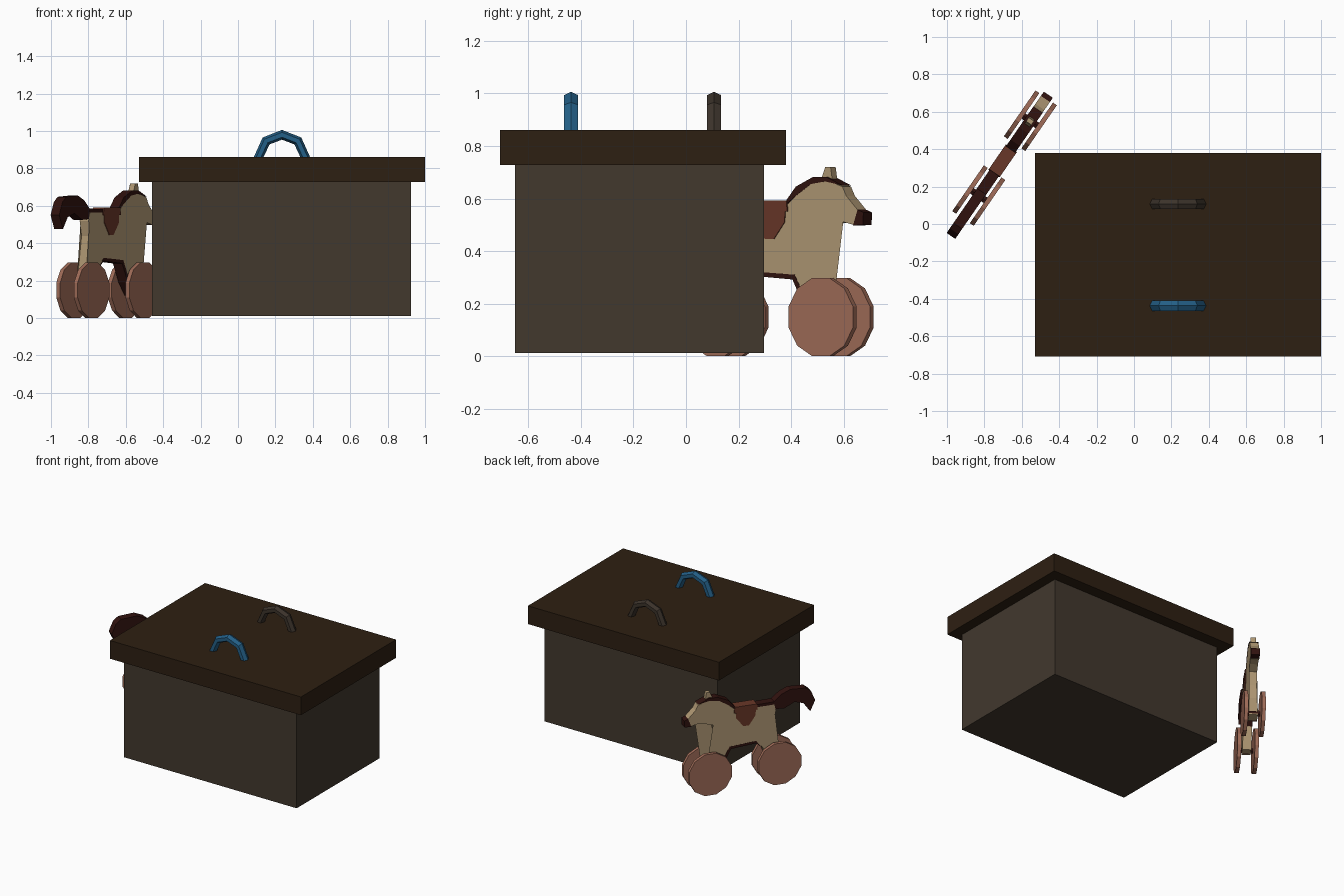
import bpy, bmesh, math
from mathutils import Matrix, Vector

if "Cube" in bpy.data.objects:
    bpy.data.objects.remove(bpy.data.objects["Cube"])


def material(name, rgb):
    m = bpy.data.materials.new(name)
    m.diffuse_color = (*rgb, 1)
    m.use_nodes = True
    m.node_tree.nodes["Principled BSDF"].inputs["Base Color"].default_value = m.diffuse_color
    return m


CHEST = material("chest_wood", (0.054, 0.040, 0.027))
LID = material("lid_wood", (0.027, 0.014, 0.006))
BLUE = material("blue_metal", (0.017, 0.115, 0.242))
IRON = material("dark_metal", (0.045, 0.033, 0.024))
TAN = material("tan_wood", (0.434, 0.314, 0.174))
WHEEL = material("wheel_wood", (0.352, 0.150, 0.098))
MAROON = material("dark_maroon", (0.030, 0.006, 0.0045))
LEATHER = material("saddle_brown", (0.141, 0.038, 0.021))

# Local frame of the toy horse: x runs nose-wards, y across, z up
HORSE = Matrix.Translation((-0.692, 0.352, 0)) @ Matrix.Rotation(math.radians(55.4), 4, 'Z')


def finish(name, bm, mat, matrix=None):
    bmesh.ops.recalc_face_normals(bm, faces=bm.faces)
    me = bpy.data.meshes.new(name)
    bm.to_mesh(me)
    bm.free()
    me.materials.append(mat)
    ob = bpy.data.objects.new(name, me)
    if matrix:
        ob.matrix_world = matrix
    bpy.context.collection.objects.link(ob)
    return ob


def box(name, lo, hi, mat):
    bm = bmesh.new()
    lo, hi = Vector(lo), Vector(hi)
    size = hi - lo
    bmesh.ops.create_cube(bm, size=1, matrix=Matrix.Translation((lo + hi) / 2) @ Matrix.Diagonal((*size, 1)))
    return finish(name, bm, mat)


def slab(name, pts, half, mat, off=0.0):
    """Side profile (along, up) extruded across the horse."""
    bm = bmesh.new()
    a = [bm.verts.new((u, off - half, z)) for u, z in pts]
    b = [bm.verts.new((u, off + half, z)) for u, z in pts]
    n = len(pts)
    caps = [bm.faces.new(a), bm.faces.new(b[::-1])]
    for i in range(n):
        j = (i + 1) % n
        bm.faces.new((a[i], b[i], b[j], a[j]))
    bmesh.ops.triangulate(bm, faces=caps)
    return finish(name, bm, mat, HORSE)


def handle(name, cx, cy, mat, r=0.026, sides=6):
    """Faceted arch swept with a hexagonal section."""
    path = [Vector(p) for p in ((-0.127, 0.855), (-0.085, 0.947), (0, 0.980), (0.085, 0.947), (0.127, 0.855))]
    bm = bmesh.new()
    rings = []
    for i, p in enumerate(path):
        t = (path[min(i + 1, 4)] - path[max(i - 1, 0)]).normalized()
        n = Vector((-t.y, t.x))
        if i in (0, 4):
            n = Vector((-1 if i == 0 else 1, 0))
        ring = []
        for k in range(sides):
            a = math.tau * k / sides
            q = p + n * r * math.cos(a)
            ring.append(bm.verts.new((cx + q.x, cy + 0.031 * math.sin(a), q.y)))
        rings.append(ring)
    for r0, r1 in zip(rings, rings[1:]):
        for k in range(sides):
            j = (k + 1) % sides
            bm.faces.new((r0[k], r0[j], r1[j], r1[k]))
    bm.faces.new(rings[0])
    bm.faces.new(rings[-1])
    return finish(name, bm, mat)


# Chest with overhanging lid and two handles
box("chest_body", (-0.46, -0.65, 0.012), (0.925, 0.297, 0.74), CHEST)
box("chest_lid", (-0.53, -0.708, 0.728), (1.0, 0.38, 0.86), LID)
handle("front_handle", 0.235, -0.437, BLUE)
handle("back_handle", 0.235, 0.107, IRON)

# Horse body, neck, head and legs as one cut-out board
slab("horse_body", [
    (-0.215, 0.575), (-0.10, 0.568), (0.05, 0.568), (0.10, 0.61), (0.17, 0.66), (0.235, 0.672),
    (0.315, 0.645), (0.333, 0.61), (0.385, 0.557), (0.365, 0.50), (0.315, 0.512), (0.275, 0.505),
    (0.211, 0.485), (0.182, 0.40), (0.205, 0.29), (0.265, 0.13), (0.205, 0.12), (0.145, 0.19),
    (0.09, 0.295), (-0.09, 0.31), (-0.135, 0.27), (-0.195, 0.13), (-0.265, 0.13), (-0.235, 0.30),
    (-0.212, 0.44), (-0.23, 0.52)], 0.029, TAN)

# Dark nose, ear, mane, back stripe, belly stripe and tail
slab("nose", [(0.383, 0.558), (0.412, 0.547), (0.41, 0.50), (0.363, 0.497)], 0.029, MAROON)
slab("ear", [(0.205, 0.665), (0.222, 0.70), (0.228, 0.72), (0.252, 0.72), (0.262, 0.66)], 0.017, TAN)
slab("mane", [(0.045, 0.57), (0.058, 0.595), (0.10, 0.645), (0.18, 0.682), (0.24, 0.682),
              (0.315, 0.650), (0.235, 0.665), (0.17, 0.655), (0.10, 0.61)], 0.03, MAROON)
slab("back_stripe", [(-0.225, 0.565), (-0.22, 0.585), (-0.09, 0.583), (-0.09, 0.565)], 0.03, MAROON)
slab("belly_stripe", [(-0.13, 0.27), (-0.09, 0.322), (0.095, 0.31), (0.155, 0.20), (0.205, 0.125),
                      (0.195, 0.12), (0.138, 0.19), (0.085, 0.292), (-0.09, 0.305)], 0.03, MAROON)
slab("tail", [(-0.205, 0.575), (-0.27, 0.63), (-0.33, 0.655), (-0.44, 0.648), (-0.475, 0.62),
              (-0.505, 0.55), (-0.47, 0.475), (-0.425, 0.54), (-0.36, 0.56), (-0.29, 0.525),
              (-0.225, 0.53)], 0.028, MAROON)

# Saddle seat and flap
slab("saddle", [(-0.10, 0.55), (-0.095, 0.592), (0.06, 0.592), (0.065, 0.55)], 0.036, LEATHER)
slab("saddle_flap", [(-0.09, 0.585), (0.055, 0.585), (0.05, 0.51), (0.0, 0.445),
                     (-0.04, 0.445), (-0.085, 0.51)], 0.033, LEATHER)


def ngon(u, z, r, n):
    return [(u + r * math.cos(math.tau * (k + 0.5) / n), z + r * math.sin(math.tau * (k + 0.5) / n)) for k in range(n)]


# Axles and twelve-sided wheels
for label, u in (("front", 0.243), ("rear", -0.243)):
    slab(label + "_axle", ngon(u, 0.149, 0.02, 6), 0.05, MAROON)
    for side, v in (("left", 0.057), ("right", -0.057)):
        slab(f"{label}_{side}_wheel", ngon(u, 0.149, 0.154, 12), 0.0125, WHEEL, v)
